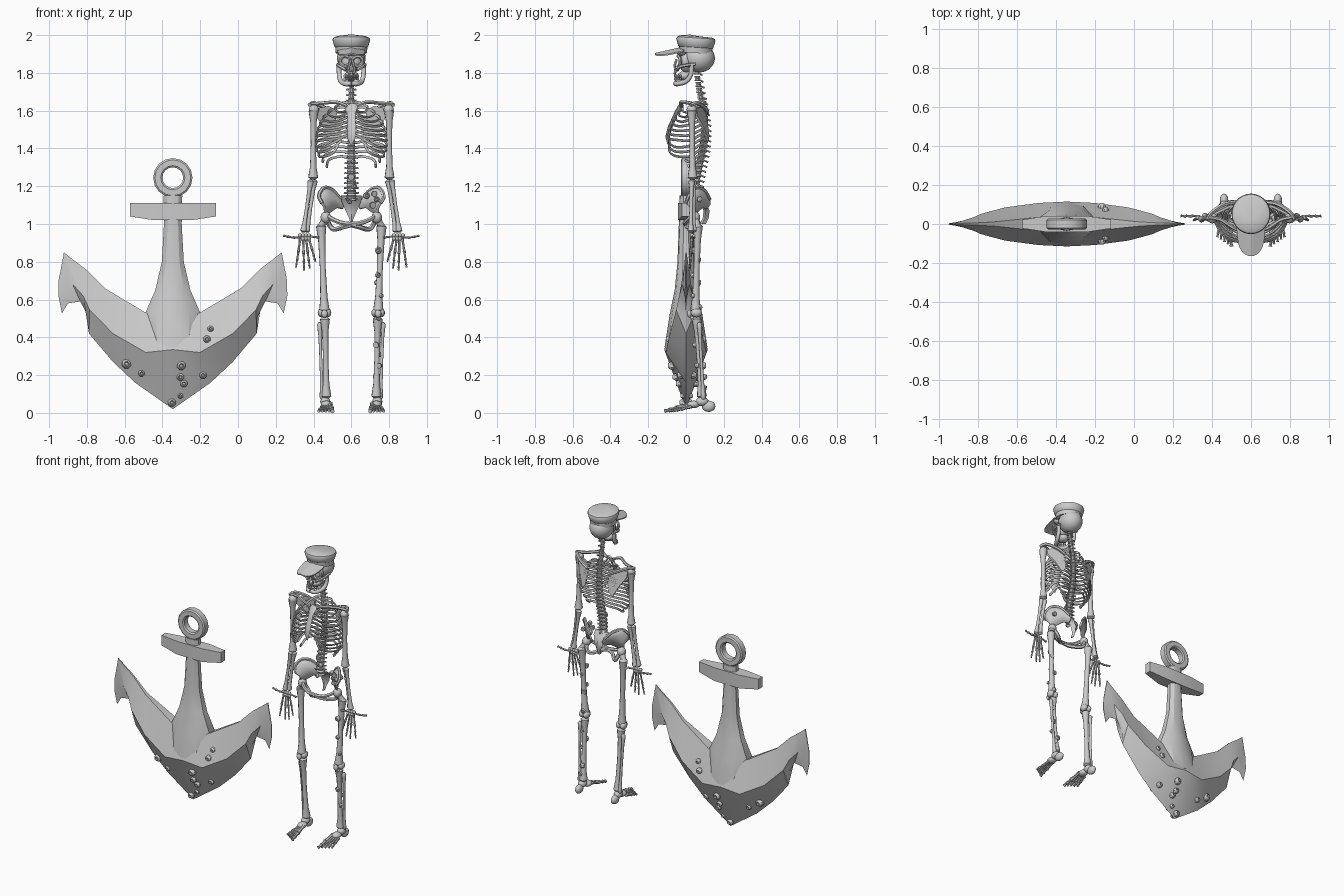
import bpy, bmesh, math, random
from mathutils import Vector as V
from mathutils.bvhtree import BVHTree

random.seed(4)
AX, SX = -0.345, 0.6          # centre lines of anchor and skeleton


def loft(bm, rings, cap=True, closed=True):
    vs = [[bm.verts.new(p) for p in r] for r in rings]
    n = len(rings[0])
    for a, b in zip(vs, vs[1:]):
        for i in range(n if closed else n - 1):
            j = (i + 1) % n
            bm.faces.new((a[i], a[j], b[j], b[i]))
    if cap and closed:
        bm.faces.new(vs[0])
        bm.faces.new(vs[-1])


def smooth(pts, k=4):
    # Catmull-Rom through the control points
    P = [V(p) for p in pts]
    P = [2 * P[0] - P[1]] + P + [2 * P[-1] - P[-2]]
    out = []
    for a, b, c, d in zip(P, P[1:], P[2:], P[3:]):
        for t in (i / k for i in range(k)):
            out.append(.5 * (2*b + (c - a)*t + (2*a - 5*b + 4*c - d)*t*t + (3*b - a - 3*c + d)*t**3))
    return out + [P[-2]]


def tube(bm, pts, r, n=6, axis=None, flat=1.0):
    P = [V(p) for p in pts]
    R = r if isinstance(r, (list, tuple)) else [r] * len(P)
    rings, u = [], V((0.31, 1, 0.12))
    for i, p in enumerate(P):
        t = axis or (P[min(i + 1, len(P) - 1)] - P[max(i - 1, 0)]).normalized()
        u = (u - t * u.dot(t)).normalized()
        w = t.cross(u)
        rings.append([p + R[i] * (u * math.cos(a) * flat + w * math.sin(a))
                      for a in (2 * math.pi * k / n for k in range(n))])
    loft(bm, rings)


def bone(bm, a, b, r, n=8, end=1.6):
    a, b = V(a), V(b)
    ts = (0, .03, .08, .18, .5, .82, .92, .97, 1)
    k = (.7, end, end * .9, 1.05, .85, 1.05, end * .9, end, .7)
    tube(bm, [a.lerp(b, t) for t in ts], [r * q for q in k], n)


def ball(bm, c, r, n=12):
    new = bmesh.ops.create_uvsphere(bm, u_segments=n, v_segments=n * 2 // 3, radius=1)['verts']
    for v in new:
        v.co = V((v.co.x * r[0] + c[0], v.co.y * r[1] + c[1], v.co.z * r[2] + c[2]))


def plate(bm, pts, th):
    loft(bm, [[V(p) + V((0, s * th, 0)) for p in pts] for s in (-.5, .5)])


def finish(bm, name, x, angle=40, solid=0):
    bmesh.ops.recalc_face_normals(bm, faces=bm.faces)
    me = bpy.data.meshes.new(name)
    bm.to_mesh(me)
    ob = bpy.data.objects.new(name, me)
    bpy.context.collection.objects.link(ob)
    ob.location.x = x
    if solid:
        m = ob.modifiers.new('thickness', 'SOLIDIFY')
        m.thickness, m.offset = solid, 0
    bpy.ops.object.select_all(action='DESELECT')
    ob.select_set(True)
    bpy.context.view_layer.objects.active = ob
    bpy.ops.object.shade_smooth_by_angle(angle=math.radians(angle))


# Anchor arms: top edge (x, z, half thickness), ridge (x, z, half depth), keel (x, z)
arm = [((0, .53, .06), (0, .335, .115), (0, .02)), ((.143, .53, .035), (.143, .32, .108), (.2, .16)),
       ((.36, .66, .012), (.317, .42, .085), (.317, .27)), ((.46, .76, .006), (.44, .545, .052), (.444, .42)),
       ((.52, .805, .004), (.475, .62, .036), (.446, .505)), ((.577, .85, .003), (.53, .68, .018), (.49, .59)),
       ((.58, .83, .003), (.565, .67, .01), (.555, .58)), ((.605, .70, .002), (.606, .62, .003), (.587, .527))]
body = bmesh.new()
rings = []
for s, seq in ((-1, arm[:0:-1]), (1, arm)):
    for t, r, k in seq:
        rings.append([(s*t[0], -t[2], t[1]), (s*r[0], -r[2], r[1]), (s*k[0], 0, k[1]),
                      (s*r[0], r[2], r[1]), (s*t[0], t[2], t[1])])
loft(body, rings)
# Shank: eight-sided, widening into the crown
sh = [(1.15, .05, .034), (1.0, .047, .038), (.8, .058, .045), (.65, .093, .06), (.53, .145, .085), (.35, .14, .113)]
loft(body, [[(sx * w, sy * d, z) for sx, sy in ((-1, -.35), (-.6, -.85), (0, -1), (.6, -.85), (1, -.35),
             (1, .35), (.6, .85), (0, 1), (-.6, .85), (-1, .35))] for z, w, d in sh])
tree = BVHTree.FromBMesh(body)
barn = bmesh.new()


def barnacle(p, n, r):
    n = V(n).normalized()
    tube(barn, [V(p) + n * r * h for h in (-.4, .2, .8, .95, .5)],
         [r, r, .7 * r, .5 * r, .3 * r], 8, axis=n)


for x, z, r in ((-.245, .26, .026), (-.165, .21, .018), (.045, .25, .024), (.04, .19, .02), (.058, .155, .02),
                (.16, .2, .02), (.18, .39, .02), (.2, .445, .017), (-.005, .055, .022), (.04, .09, .015)):
    for s in (-1, 1):
        hit, nor, _, _ = tree.ray_cast(V((x, s, z)), V((0, -s, 0)))
        if hit:
            barnacle(hit, (nor.x * .5, s, nor.z * .5), r)
finish(barn, 'anchor_barnacles', AX)
finish(body, 'anchor_body', AX, 30)
# Stock and ring
bm = bmesh.new()
loft(bm, [[(x, -d, 1.112), (x, d, 1.112), (x, d, z), (x, -d, z)]
          for x, d, z in ((-.228, .022, 1.04), (-.1, .042, 1.02), (.1, .042, 1.02), (.228, .022, 1.04))])
finish(bm, 'anchor_stock', AX, 20)
bm = bmesh.new()
loft(bm, [[(q * math.cos(a), y, 1.245 + q * math.sin(a)) for q, y in
           ((.104, -.02), (.104, .02), (.095, .027), (.064, .027), (.055, .02), (.055, -.02), (.064, -.027), (.095, -.027))]
          for a in (2 * math.pi * k / 16 for k in range(17))], cap=False)
bmesh.ops.remove_doubles(bm, verts=bm.verts, dist=1e-5)
finish(bm, 'anchor_ring', AX, 30)

# Cap: crown and visor
bm = bmesh.new()
loft(bm, [[(w * math.cos(a), .052 + w * 1.04 * math.sin(a), z - .006 * math.sin(a))
           for a in (2 * math.pi * k / 28 for k in range(28))]
          for z, w in ((1.905, .083), (1.935, .085), (1.94, .09), (1.975, .1), (1.985, .096), (1.993, .08), (1.997, .03))])
vis = [[(.075 * math.cos(a) * (1 - .05 * f), .0 + f * (-.155 * math.sin(a) ** .6) - .01,
         1.94 - .035 * f * math.sin(a) ** .6 - .022 * abs(math.cos(a)) + dz)
        for a in (math.pi * k / 16 for k in range(17))] for f, dz in ((0, 0), (1, 0), (1, -.007), (0, -.007))]
loft(bm, vis, closed=False)
finish(bm, 'cap', SX)

# Skull with open eye sockets, nose, teeth and jaw
bm = bmesh.new()
ball(bm, (0, .07, 1.878), (.076, .083, .076), 20)
ball(bm, (0, .0, 1.86), (.056, .035, .06))
ball(bm, (0, -.005, 1.785), (.038, .04, .025))
ball(bm, (0, -.02, 1.91), (.065, .03, .022))
for s in (-1, 1):
    orb = [(s * (.033 + .027 * math.cos(a)), -.042 + .012 * abs(math.cos(a)), 1.862 + .026 * math.sin(a))
           for a in (2 * math.pi * k / 12 for k in range(13))]
    tube(bm, orb, .009)
    tube(bm, smooth([(s*.03, -.045, 1.815), (s*.055, -.035, 1.83), (s*.072, 0, 1.84), (s*.07, .05, 1.845)]), .009)
    tube(bm, [(s*.004, -.05, 1.87), (s*.012, -.06, 1.84), (s*.018, -.055, 1.81), (s*.008, -.06, 1.795)], .007)
    tube(bm, smooth([(s*.066, .03, 1.84), (s*.064, .025, 1.79), (s*.055, 0, 1.755), (s*.03, -.045, 1.742), (0, -.055, 1.745)]),
         .013, 8)
    for i in range(5):
        a = .15 + i * .26
        for z in (1.783, 1.767):
            ball(bm, (s * .04 * math.sin(a), -.012 - .046 * math.cos(a), z), (.0052, .006, .009), 6)
finish(bm, 'skull', SX, 50)

# Spine: knobbly vertebrae with processes
bm = bmesh.new()
col = smooth([(0, .055, 1.81), (0, .068, 1.72), (0, .088, 1.62), (0, .098, 1.5), (0, .085, 1.38),
              (0, .058, 1.26), (0, .05, 1.16), (0, .075, 1.1)], 10)


def spine(z):
    return min(col, key=lambda p: abs(p.z - z))


for i in range(25):
    z, f = 1.805 - .67 * (i / 24) ** .93, i / 24
    p, r = spine(z), .015 + .013 * f
    p = V((0, p.y, z))
    tube(bm, [p + V((0, 0, h)) for h in (.014, .011, 0, -.011, -.014)], [r*.8, r, r*.78, r, r*.8], 8)
    bone(bm, p, p + V((0, .032 + .012 * f, -.018)), .005, 5, 1.2)
    for s in (-1, 1):
        bone(bm, p, p + V((s * (.024 + .016 * f), .012, .004)), .005, 5, 1.2)
# Sacrum and tail
loft(bm, [[(-w, y, z), (0, y - .012, z), (w, y, z), (0, y + .02, z)] for z, w, y in
          ((1.15, .055, .06), (1.12, .052, .085), (1.07, .03, .105), (1.03, .012, .1), (1.0, .004, .085))])
finish(bm, 'spine', SX)

# Rib cage with breastbone, collar bones and shoulder blades
bm = bmesh.new()
W = (.085, .122, .148, .165, .175, .182, .186, .186, .182, .172, .152, .13)
for i, w in enumerate(W):
    zb = 1.64 - .026 * i
    yb = spine(zb).y
    yf = -.02 - .075 * math.sin(min(i, 7) / 7 * 1.57)
    ze = 1.615 - .024 * i
    if i < 7:
        front = [(.75*w, yf + .035, ze - .025), (.4*w, yf + .003, ze - .018), (.02, yf, ze)]
    elif i < 10:
        front = [(.8*w, yf + .045, ze - .04), (.55*w, yf + .01, ze - .02), (.03 + .02*(i - 7), yf + .005, ze + .02)]
    else:
        front = [(.97*w, -.005 + .02*(i - 10), 1.34 - .025*(i - 10))]
    for s in (-1, 1):
        path = [(.012, yb, zb), (.5*w, min(yb + .02, .112), zb + .003), (.92*w, .07, zb - .015), (w, .02, zb - .03 - .002*i)]
        tube(bm, smooth([(s*x, y, z) for x, y, z in path + front]), .0075, 6, flat=.75)
tube(bm, [(0, -.02, 1.635), (0, -.03, 1.615), (0, -.055, 1.58), (0, -.085, 1.51), (0, -.098, 1.46), (0, -.095, 1.42)],
     [.02, .036, .022, .026, .024, .006], 8, flat=.35)
for s in (-1, 1):
    tube(bm, smooth([(s*.025, -.025, 1.625), (s*.08, -.025, 1.645), (s*.15, .02, 1.64), (s*.215, .035, 1.635)]), .01)
    plate(bm, [(s*x, y, z) for x, y, z in ((.075, .1, 1.6), (.12, .085, 1.625), (.19, .05, 1.61), (.185, .055, 1.57),
                                           (.15, .09, 1.51), (.115, .115, 1.44), (.09, .118, 1.47))], .012)
    tube(bm, smooth([(s*.08, .112, 1.585), (s*.14, .1, 1.615), (s*.2, .06, 1.64), (s*.222, .025, 1.63)]), .011)
finish(bm, 'rib_cage', SX, 50)

# Pelvis: thin hip wings, rims, pubic loops
wing, bm = bmesh.new(), bmesh.new()
for s in (-1, 1):
    top = smooth([(s*.155, .0, 1.11), (s*.172, .015, 1.15), (s*.145, .05, 1.192), (s*.1, .095, 1.18), (s*.055, .125, 1.13)])
    low = smooth([(s*.14, .03, 1.055), (s*.13, .04, 1.05), (s*.105, .06, 1.065), (s*.075, .085, 1.085), (s*.045, .108, 1.08)])
    mid = [a.lerp(b, .5) + V((-s*.008, .01, 0)) for a, b in zip(top, low)]
    loft(wing, [top, mid, low], closed=False)
    tube(bm, top, .01)
    ball(bm, (s*.135, .045, 1.035), (.028, .03, .032))
    tube(bm, smooth([(s*.13, .035, 1.045), (s*.09, .008, 1.02), (s*.045, -.005, 1.005), (0, -.005, 1.0)]), .012)
    tube(bm, smooth([(s*.13, .055, 1.03), (s*.11, .07, .985), (s*.085, .055, .972), (s*.04, .01, .985), (0, -.003, .995)]), .013)
finish(wing, 'hip_wings', SX, 50, .012)
finish(bm, 'pelvis', SX, 50)

# Arms and hands
for s, side in ((-1, 'right'), (1, 'left')):
    bm = bmesh.new()
    ball(bm, (s*.198, .03, 1.605), (.027, .027, .027))
    bone(bm, (s*.2, .03, 1.61), (s*.202, .035, 1.235), .017)
    bone(bm, (s*.194, .04, 1.235), (s*.236, .04, .955), .011)
    bone(bm, (s*.214, .03, 1.235), (s*.255, .025, .955), .011)
    for k in range(7):
        ball(bm, (s*(.225 + .016*(k % 4)), .032, .94 - .018*(k // 4)), (.011, .011, .011), 8)
    for x, z, m in ((.19, .80, .225), (.22, .765, .24), (.25, .755, .255), (.293, .77, .27)):
        a, b = V((s*m, .033, .925)), V((s*x, .02, z))
        for p, q in ((0, .48), (.48, .74), (.74, .9), (.9, 1)):
            bone(bm, a.lerp(b, p), a.lerp(b, q), .0065 - .002*p, 6, 1.4)
    for p, q in (((.26, .93), (.305, .928)), ((.305, .928), (.335, .933)), ((.335, .933), (.36, .938))):
        bone(bm, (s*p[0], .038, p[1]), (s*q[0], .042, q[1]), .006, 6, 1.4)
    bone(bm, (s*.225, .035, .935), (s*.172, .03, .928), .006, 6, 1.4)
    finish(bm, side + '_arm', SX, 50)
    # Legs and feet
    bm = bmesh.new()
    tube(bm, [(s*.135, .045, 1.03), (s*.15, .055, 1.005), (s*.163, .06, .98)], [.024, .018, .022], 8)
    bone(bm, (s*.16, .062, 1.0), (s*.142, .05, .53), .019, end=1.5)
    for o in (-.016, .016):
        ball(bm, (s*.142 + o, .055, .53), (.02, .03, .024))
    ball(bm, (s*.142, .018, .525), (.017, .012, .021))
    bone(bm, (s*.14, .055, .51), (s*.132, .085, .075), .017)
    bone(bm, (s*.168, .07, .48), (s*.154, .092, .07), .009)
    ball(bm, (s*.138, .085, .06), (.027, .035, .025))
    ball(bm, (s*.138, .12, .035), (.022, .036, .03))
    ball(bm, (s*.132, .04, .045), (.03, .035, .02))
    for k in range(5):
        a, b = V((s*(.112 + .011*k), .03, .048 - .004*k)), V((s*(.1 + .018*k), -.115 + .012*k, .009))
        r = .011 if k == 0 else .0075
        for p, q in ((0, .55), (.55, .8), (.8, 1)):
            bone(bm, a.lerp(b, p), a.lerp(b, q), r * (1 - .25*p), 6, 1.35)
    finish(bm, side + '_leg', SX, 50)

# Barnacles on the skeleton's left side and lower spine
barn = bmesh.new()
spots = [(.12, .03, 1.16), (.135, .03, 1.13), (.112, .04, 1.1), (.08, .06, 1.15), (.0, .03, 1.25), (.015, .03, 1.2),
         (-.01, .03, 1.12), (.01, .04, 1.33), (.14, .075, 1.13)]
spots += [(.15 + random.uniform(-.014, .014), .055 + random.choice((-.018, .015)), z)
          for z in (.86, .81, .73, .69, .62, .56, .5)]
spots += [(.14 + random.uniform(-.014, .014), .1 - .09 * z + random.choice((-.02, .012)), z)
          for z in (.42, .36, .31, .25, .19, .13)]
for p in spots:
    barnacle(p, (random.uniform(-.6, .6), -1 if random.random() < .6 else 1, .2), random.uniform(.012, .018))
finish(barn, 'skeleton_barnacles', SX)
